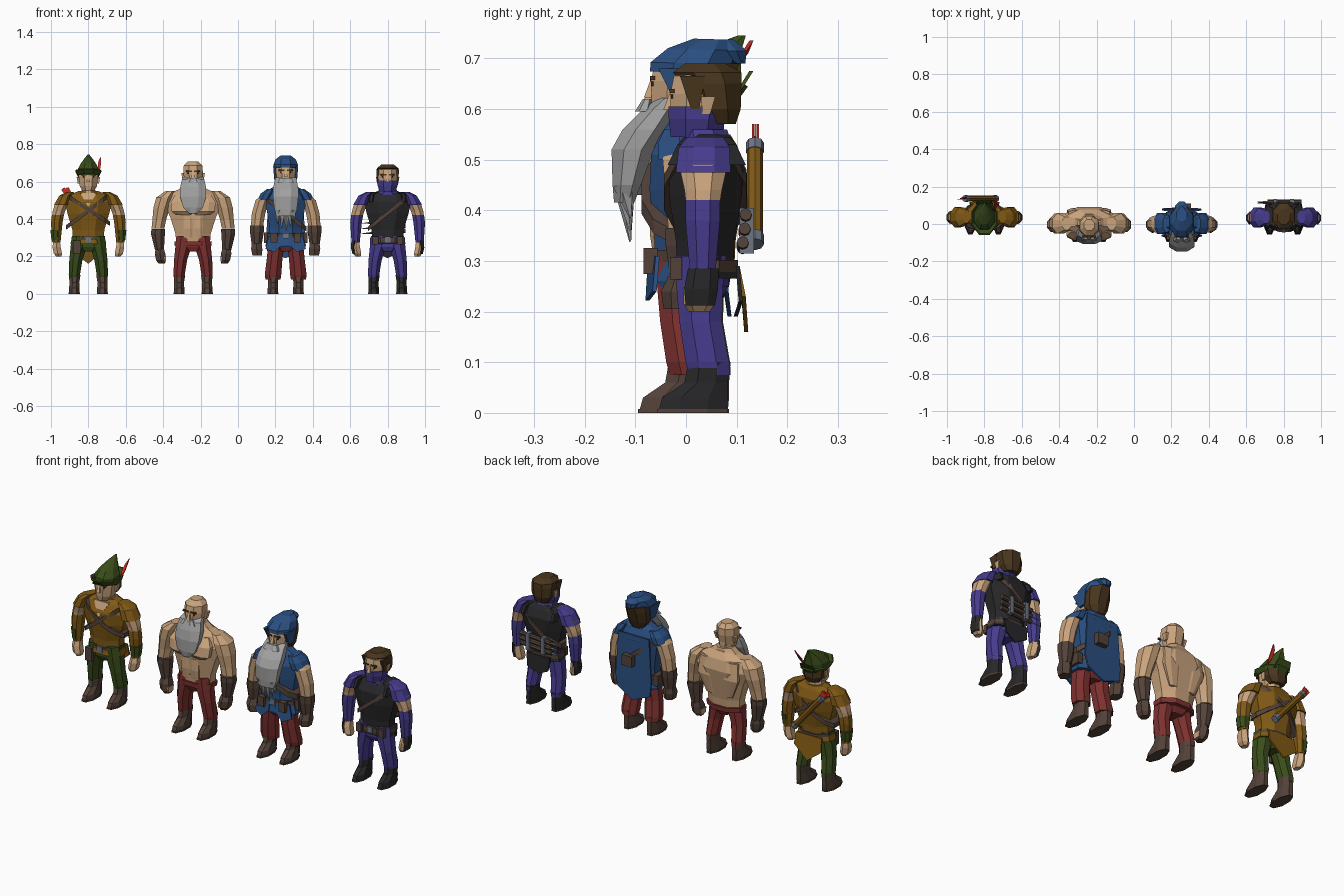
import bpy, bmesh, math
from mathutils import Vector

HEX = dict(skin="C8A27C", mustard="805A1C", green="3C4E20", leather="54443C", red="7C3432", blue="2E5080",
           grey="A0A0A0", purple="483E8C", black="2C2C2E", hair="4A3822", scarlet="D03028", steel="6C7480")
MATS = {}
for key, h in HEX.items():
    m = bpy.data.materials.new(key)
    m.diffuse_color = [(int(h[i:i + 2], 16) / 255) ** 2.2 for i in (0, 2, 4)] + [1]
    MATS[key] = m
ORIGIN, FIG = Vector(), ""


def add(name, bm, col):
    bmesh.ops.recalc_face_normals(bm, faces=bm.faces)
    me = bpy.data.meshes.new(FIG + name)
    bm.to_mesh(me)
    bm.free()
    me.materials.append(MATS[col])
    ob = bpy.data.objects.new(FIG + name, me)
    ob.location = ORIGIN
    bpy.context.collection.objects.link(ob)


def loft(name, secs, col, n=8, pair=False, slope=0, tilt=0):
    """Stack of n-sided rings (z, cx, cy, rx, ry); slope / tilt shear z along x / y."""
    for s in ((1, -1) if pair else (1,)):
        bm, rings, k = bmesh.new(), [], 1 / math.cos(math.pi / n)
        for z, cx, cy, rx, ry in secs:
            ring = []
            for i in range(n):
                a = 2 * math.pi * (i + .5) / n
                dx, dy = rx * k * math.cos(a), ry * k * math.sin(a)
                ring.append(bm.verts.new((s * cx + dx, cy + dy, z + slope * dx + tilt * dy)))
            rings.append(ring)
        for a, b in zip(rings, rings[1:]):
            for i in range(n):
                bm.faces.new((a[i], a[(i + 1) % n], b[(i + 1) % n], b[i]))
        bm.faces.new(rings[0])
        bm.faces.new(rings[-1])
        add(name, bm, col)


def plate(name, pts, col, t=.008, pair=False):
    """Flat outline of (x, y, z) points thickened along y."""
    for s in ((1, -1) if pair else (1,)):
        bm = bmesh.new()
        a = [bm.verts.new((s * x, y, z)) for x, y, z in pts]
        b = [bm.verts.new((s * x, y + t, z)) for x, y, z in pts]
        bm.faces.new(a)
        bm.faces.new(b)
        for i in range(len(a)):
            j = (i + 1) % len(a)
            bm.faces.new((a[i], a[j], b[j], b[i]))
        add(name, bm, col)


def rod(name, p, q, r, col, r2=None, n=8):
    p, q = Vector(p), Vector(q)
    bm = bmesh.new()
    bmesh.ops.create_cone(bm, cap_ends=True, segments=n, radius1=r, radius2=r if r2 is None else r2, depth=(q - p).length)
    bmesh.ops.rotate(bm, verts=bm.verts, matrix=Vector((0, 0, 1)).rotation_difference(q - p).to_matrix())
    bmesh.ops.translate(bm, verts=bm.verts, vec=(p + q) / 2)
    add(name, bm, col)


def box(name, c, h, col, pair=False):
    loft(name, [(c[2] - h[2], c[0], c[1], h[0], h[1]), (c[2] + h[2], c[0], c[1], h[0], h[1])], col, 4, pair)


def start(name, x, y):
    global ORIGIN, FIG
    FIG, ORIGIN = name + "_", Vector((x, y, 0))


def legs(pants, boots, fx=.075, bag=0):
    loft("sole", [(0, fx, -.025, .03, .07), (.008, fx, -.025, .03, .07)], "leather", pair=True)
    loft("boot", [(.008, fx, -.024, .028, .067), (.03, fx, -.02, .028, .065), (.06, fx, .002, .026, .043),
                  (.1, fx - .002, .007, .031, .041)], boots, pair=True)
    loft("trouser_leg", [(.075, fx, .008, .026 + bag, .04), (.1, fx, .004, .03 + bag, .043), (.18, fx - .008, -.009, .035 + bag / 2, .042),
                         (.25, .052, -.011, .043, .046), (.31, .045, -.008, .043, .05)], pants, pair=True)
    loft("hips", [(.225, 0, -.005, .04, .038), (.25, 0, -.005, .082, .05), (.31, 0, 0, .086, .055)], pants)


def head(dz, nose=True):
    loft("neck", [(.5, 0, .0, .045, .045), (.58 + dz, 0, -.005, .036, .04), (.61 + dz, 0, -.005, .036, .04)], "skin")
    loft("head", [(.57 + dz, 0, -.028, .03, .035), (.595 + dz, 0, -.018, .046, .05), (.65 + dz, 0, -.013, .052, .056),
                  (.685 + dz, 0, -.01, .05, .052), (.707 + dz, 0, -.005, .028, .03)], "skin")
    loft("nose", [(.618 + dz, 0, -.07, .01, .013), (.65 + dz, 0, -.066, .005, .005)], "skin", 4)
    loft("ear", [(.61 + dz, .052, .002, .005, .008), (.645 + dz, .056, .006, .007, .014)], "skin", 4, True)
    box("brow", (.022, -.066, .656 + dz), (.016, .005, .004), "hair", True)
    box("eye", (.021, -.066, .645 + dz), (.008, .002, .004), "black", True)


def belt(z, rx, ry, cy=0, h=.012):
    loft("belt", [(z - h, 0, cy, rx, ry), (z + h, 0, cy, rx, ry)], "leather")
    box("buckle", (0, cy - ry - .002, z), (.015, .005, .015), "steel")


def strap(z, rx, ry, slope, cx=0, cy=0, h=.012):
    loft("chest_strap", [(z - h, cx, cy, rx, ry), (z + h, cx, cy, rx, ry)], "leather", 12, slope=slope)


def slim_torso(col):
    loft("torso", [(.28, 0, 0, .084, .055), (.34, 0, 0, .085, .058), (.43, 0, 0, .112, .072), (.49, 0, .002, .125, .074),
                   (.53, 0, .005, .1, .055), (.55, 0, .005, .05, .042)], col)


def slim_arms(sleeve, cuff):
    loft("upper_arm", [(.525, .11, 0, .02, .035), (.49, .14, -.004, .036, .048), (.44, .158, -.004, .033, .037),
                       (.395, .168, -.005, .029, .031)], "skin", pair=True)
    loft("shoulder_pad", [(.545, .095, 0, .02, .035), (.525, .122, -.002, .033, .05), (.475, .143, -.004, .041, .054)], sleeve, pair=True)
    loft("forearm", [(.42, .163, -.005, .032, .034), (.38, .169, -.005, .031, .034), (.275, .171, -.005, .022, .025)], cuff, pair=True)
    loft("hand", [(.28, .17, -.005, .018, .022), (.25, .17, -.01, .022, .028), (.215, .163, -.012, .022, .027),
                  (.2, .158, -.012, .014, .018)], "skin", 6, True)


# ---- archer: tunic, pointed hat, quiver ----
start("archer", -.80, .04)
legs("green", "leather")
head(-.02)
slim_torso("mustard")
slim_arms("mustard", "mustard")
plate("neck_opening", [(-.045, -.05, .54), (.045, -.05, .54), (0, -.08, .465)], "skin")
loft("glove_guard", [(.34, .175, -.005, .028, .033), (.285, .175, -.005, .022, .027)], "green", pair=True)
belt(.29, .09, .062)
strap(.44, .115, .08, .75, cx=-.005)
strap(.45, .115, .079, -.65)
loft("tunic_hem", [(.3, 0, 0, .088, .06), (.265, 0, 0, .096, .066)], "mustard")
plate("tunic_tail", [(-.075, .058, .29), (.075, .058, .29), (.08, .07, .23), (.0, .075, .16), (-.08, .07, .22)], "mustard")
box("pouch", (-.062, -.06, .25), (.02, .014, .035), "leather")
loft("hair", [(.57, 0, .03, .035, .025), (.6, 0, .022, .055, .045), (.65, 0, .01, .058, .058)], "hair")
loft("hat_brim", [(.632, 0, -.005, .058, .072), (.655, 0, -.008, .069, .09), (.66, 0, -.008, .064, .083), (.64, 0, -.005, .05, .06)],
     "green", tilt=-.12)
loft("hat_crown", [(.635, 0, -.003, .058, .07), (.67, 0, 0, .055, .068), (.7, 0, .015, .038, .054), (.725, 0, .04, .02, .032),
                   (.745, 0, .07, .004, .008)], "green")
plate("hat_flap", [(-.045, .06, .635), (.045, .06, .635), (.035, .085, .675), (-.035, .085, .675)], "green")
plate("feather", [(.058, .03, .65), (.066, .05, .68), (.068, .085, .735), (.054, .075, .71), (.05, .05, .68)], "scarlet")
rod("quiver", (.055, .096, .345), (-.098, .096, .525), .016, "mustard")
rod("quiver_base", (.066, .096, .333), (.05, .096, .352), .018, "steel")
rod("quiver_rim", (-.09, .096, .515), (-.105, .096, .533), .018, "steel")
for i, dx in enumerate((-.01, .004, .012)):
    rod("arrow_shaft", (-.1 + dx, .096, .525), (-.115 + dx, .096, .545), .003, "leather")
    plate("arrow_fletching", [(-.115 + dx, .09 + i * .005, .53), (-.105 + dx, .09 + i * .005, .543),
                              (-.118 + dx, .09 + i * .005, .57), (-.135 + dx, .09 + i * .005, .555)], "scarlet", .004)

# ---- brawler: bare chest, full beard ----
start("brawler", -.24, 0)
legs("red", "leather")
head(0)
loft("torso", [(.265, 0, 0, .09, .055), (.32, 0, 0, .094, .06), (.41, 0, .005, .122, .072), (.48, 0, .01, .155, .08),
               (.535, 0, .012, .13, .065), (.57, 0, .008, .05, .045)], "skin")
loft("pectoral", [(.42, .05, -.06, .04, .012), (.44, .058, -.062, .058, .026), (.49, .06, -.052, .06, .028),
                  (.53, .05, -.035, .045, .015)], "skin", pair=True)
loft("abdominal", [(.3, .026, -.055, .022, .008), (.35, .027, -.058, .025, .013), (.41, .027, -.06, .024, .01)], "skin", pair=True)
loft("back_muscle", [(.34, .05, .058, .025, .008), (.44, .068, .068, .05, .018), (.53, .06, .06, .05, .014)], "skin", pair=True)
loft("trapezius", [(.53, 0, .012, .11, .045), (.585, 0, .008, .045, .04)], "skin")
loft("upper_arm", [(.55, .12, .003, .025, .035), (.515, .152, .003, .045, .055), (.46, .168, .003, .044, .053), (.4, .18, 0, .037, .042),
                   (.35, .188, -.003, .034, .037)], "skin", pair=True)
loft("glove_cuff", [(.345, .186, -.004, .037, .04), (.32, .188, -.004, .037, .04), (.235, .18, -.004, .024, .028)], "leather", pair=True)
loft("fist", [(.24, .178, -.005, .022, .026), (.215, .177, -.01, .028, .034), (.18, .172, -.012, .026, .032), (.163, .168, -.012, .018, .02)],
     "leather", 6, True)
loft("knuckles", [(.2, .152, -.014, .006, .024), (.172, .152, -.014, .006, .02)], "skin", 4, True)
loft("waistband", [(.255, 0, 0, .098, .064), (.28, 0, 0, .1, .066)], "red")
loft("beard", [(.43, 0, -.093, .022, .01), (.46, 0, -.09, .052, .018), (.52, 0, -.078, .07, .03), (.57, 0, -.058, .069, .04),
               (.61, 0, -.045, .06, .037), (.625, 0, -.03, .054, .018)], "grey")
loft("moustache", [(.595, .022, -.08, .02, .012), (.618, .014, -.074, .014, .008)], "grey", 6, True)

# ---- elder: robe, floppy cap, long beard ----
start("elder", .255, 0)
legs("red", "leather", .068, .014)
head(.005)
loft("torso", [(.29, 0, 0, .088, .062), (.35, 0, 0, .086, .062), (.44, 0, .002, .1, .074), (.51, 0, .005, .112, .074),
               (.56, 0, .006, .085, .052), (.58, 0, .005, .048, .045)], "blue")
loft("upper_arm", [(.545, .09, 0, .02, .035), (.5, .125, 0, .036, .046), (.43, .145, 0, .036, .04), (.35, .155, 0, .032, .034)],
     "skin", pair=True)
loft("shoulder_trim", [(.56, .08, .002, .02, .045), (.535, .1, .002, .034, .056), (.5, .117, .002, .035, .056)], "blue", pair=True)
loft("glove_cuff", [(.365, .153, -.002, .037, .038), (.33, .154, -.003, .037, .037), (.265, .155, -.004, .027, .027)], "leather", pair=True)
loft("fist", [(.27, .155, -.005, .026, .026), (.24, .155, -.01, .03, .034), (.205, .152, -.012, .026, .028)], "leather", 6, True)
loft("robe_skirt", [(.31, 0, 0, .092, .066), (.26, 0, 0, .108, .074), (.25, 0, 0, .106, .072)], "blue")
plate("robe_front", [(.015, -.074, .31), (.09, -.06, .31), (.108, -.066, .24), (.06, -.08, .222), (.02, -.078, .26)], "blue", pair=True)
plate("cape", [(-.09, .07, .53), (.09, .07, .53), (.105, .073, .3), (.09, .076, .24), (.0, .082, .19), (-.1, .076, .23), (-.105, .073, .3)],
      "blue")
belt(.31, .097, .071)
box("pouch", (.062, -.07, .3), (.018, .014, .026), "leather", True)
box("side_pouch", (.102, .01, .3), (.014, .03, .028), "leather", True)
strap(.43, .112, .088, -.75, h=.014)
box("back_pouch", (.02, .095, .4), (.03, .014, .028), "leather")
loft("hair", [(.565, 0, .04, .035, .02), (.6, 0, .03, .055, .045), (.66, 0, .035, .061, .06), (.69, 0, .04, .055, .065)], "hair")
loft("cap", [(.672, 0, .002, .063, .073), (.69, 0, .01, .065, .08), (.718, 0, .03, .054, .066), (.738, 0, .05, .028, .035)], "blue", tilt=-.03)
loft("cap_tip", [(.69, 0, .105, .02, .012), (.715, 0, .085, .035, .035), (.737, 0, .07, .015, .025)], "blue")
loft("cap_side", [(.61, .055, .0, .006, .02), (.68, .06, -.01, .007, .045)], "blue", 4, True)
loft("beard", [(.415, 0, -.122, .045, .02), (.45, 0, -.117, .06, .028), (.52, 0, -.105, .068, .042), (.56, 0, -.08, .068, .045),
               (.6, 0, -.05, .06, .035), (.622, 0, -.032, .056, .022)], "grey")
loft("moustache", [(.595, .022, -.085, .022, .014), (.62, .014, -.076, .015, .008)], "grey", 6, True)
for x, z in ((-.045, .375), (-.022, .35), (.004, .338), (.026, .36), (.045, .385)):
    rod("beard_lock", (x * .8, -.122, .45), (x, -.11, z), .022, "grey", .002, 5)

# ---- scout: mask, dark vest, back rolls ----
start("scout", .80, .038)
legs("purple", "black")
head(-.02)
slim_torso("black")
slim_arms("purple", "purple")
loft("hand_guard", [(.285, .177, -.004, .017, .026), (.245, .184, -.008, .012, .029), (.212, .178, -.01, .01, .025)], "black", 6, True)
loft("collar", [(.52, 0, .005, .08, .055), (.545, 0, -.002, .052, .05), (.56, 0, -.005, .047, .048)], "purple")
loft("mask", [(.545, 0, -.018, .042, .05), (.58, 0, -.016, .054, .056), (.605, 0, -.014, .055, .059)], "purple")
loft("vest_edge", [(.545, .062, .003, .014, .045), (.53, .085, .003, .018, .058), (.49, .088, .003, .016, .077)], "black", pair=True)
loft("vest_skirt", [(.3, 0, 0, .088, .06), (.265, 0, 0, .096, .066)], "black")
plate("vest_tail", [(-.07, .06, .29), (.07, .06, .29), (.06, .066, .22), (0, .056, .19), (-.06, .066, .22)], "black")
belt(.29, .093, .065)
box("belt_pouch", (.065, -.058, .285), (.016, .012, .022), "leather", True)
strap(.435, .11, .081, .8, cx=.005)
loft("hair", [(.57, 0, .035, .035, .025), (.6, 0, .026, .054, .044), (.65, 0, .016, .06, .056), (.672, 0, .004, .057, .068),
              (.69, 0, .0, .034, .04)], "hair")
loft("sideburn", [(.6, .052, -.02, .005, .008), (.665, .054, -.025, .007, .025)], "hair", 4, True)
for z, y in ((.325, .074), (.352, .078), (.38, .08)):
    rod("back_roll", (-.085, y, z), (.095, y, z + .012), .012, "leather")
    rod("roll_blade", (-.085, y, z), (-.14, y, z - .004), .006, "steel", .001, 4)
box("roll_clasp", (.045, .082, .36), (.01, .014, .045), "steel", True)
